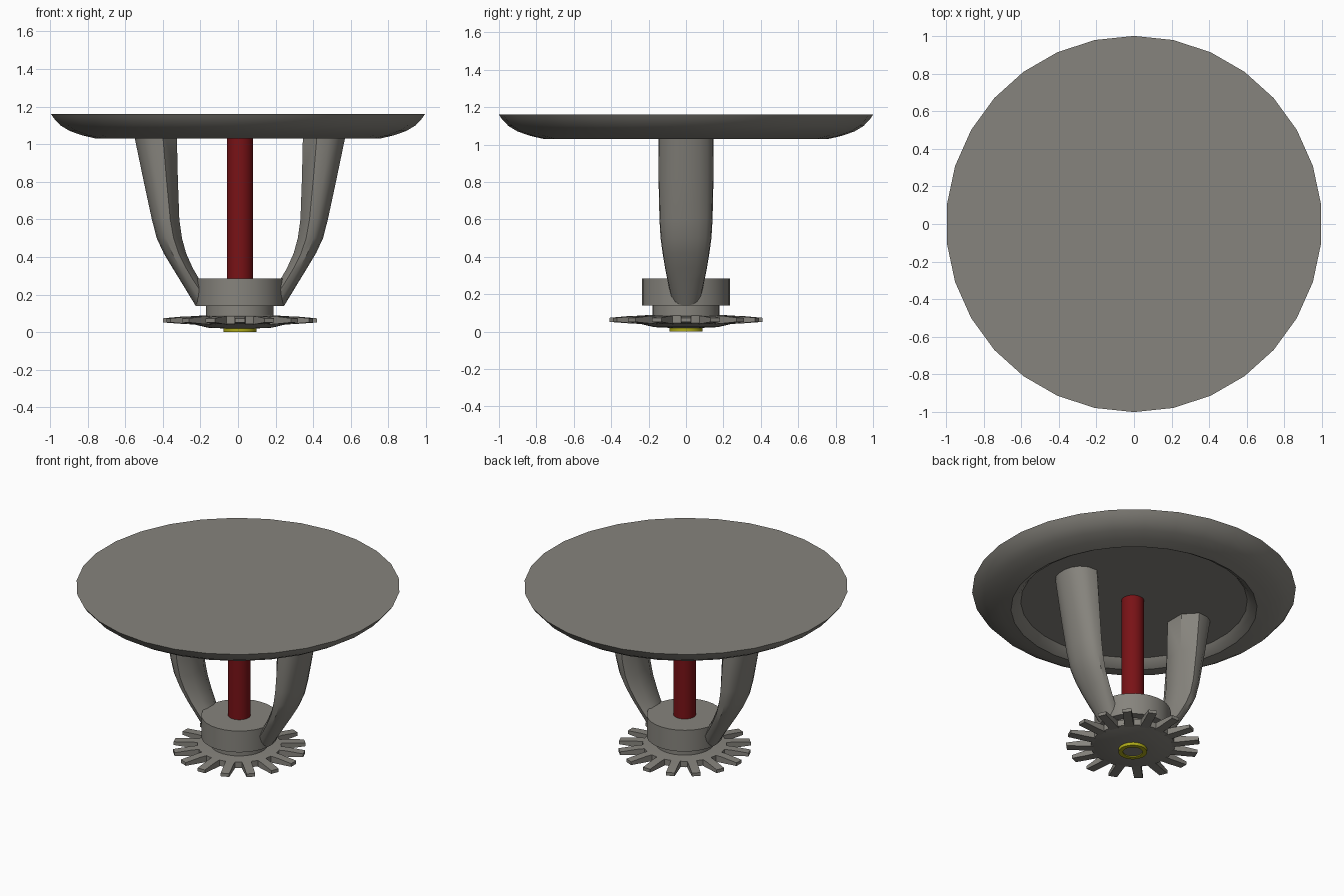
import bpy
import bmesh
from math import sin, cos, pi, radians
from mathutils import Matrix

cube = bpy.data.objects.get("Cube")
if cube:
    bpy.data.objects.remove(cube, do_unlink=True)

AXIS_X = 0.01  # the frame sits slightly off the plate centre


def material(name, rgb):
    mat = bpy.data.materials.new(name)
    mat.use_nodes = True
    color = (*rgb, 1.0)
    mat.diffuse_color = color
    mat.node_tree.nodes["Principled BSDF"].inputs["Base Color"].default_value = color
    return mat


grey = material("warm grey metal", (0.24, 0.23, 0.205))
red = material("dark red glass", (0.19, 0.006, 0.008))
yellow = material("yellow brass", (0.42, 0.4, 0.01))


def finish(name, bm, mat, x=0.0, angle=32):
    bmesh.ops.recalc_face_normals(bm, faces=bm.faces)
    mesh = bpy.data.meshes.new(name)
    bm.to_mesh(mesh)
    bm.free()
    mesh.materials.append(mat)
    obj = bpy.data.objects.new(name, mesh)
    obj.location.x = x
    bpy.context.collection.objects.link(obj)
    bpy.ops.object.select_all(action='DESELECT')
    obj.select_set(True)
    bpy.context.view_layer.objects.active = obj
    bpy.ops.object.shade_smooth_by_angle(angle=radians(angle))
    return obj


def skin(bm, rings, caps=True):
    """Join rings of equal length with quads and close the ends."""
    loops = [[bm.verts.new(p) for p in ring] for ring in rings]
    for a, b in zip(loops, loops[1:]):
        for i in range(len(a)):
            j = (i + 1) % len(a)
            bm.faces.new((a[i], a[j], b[j], b[i]))
    if caps:
        bm.faces.new(loops[0])
        bm.faces.new(loops[-1])


def lathe(name, profile, mat, sides=30, x=AXIS_X, caps=True):
    """Turn a (radius, height) profile around z."""
    bm = bmesh.new()
    turns = [pi / 2 + 2 * pi * i / sides for i in range(sides)]
    skin(bm, [[(r * cos(t), r * sin(t), z) for t in turns]
              for r, z in profile], caps)
    return finish(name, bm, mat, x)


# Ceiling plate with a curved rim and a shallow recess underneath
lathe("ceiling_plate", [
    (1.0, 1.16), (0.985, 1.138), (0.95, 1.1), (0.9, 1.07), (0.83, 1.046),
    (0.76, 1.03), (0.725, 1.05), (0.70, 1.08)], grey, x=0)

# Central bulb and the collar it rests in
lathe("glass_bulb", [(0.07, 0.25), (0.07, 1.09)], red)
lathe("collar", [(0.235, 0.14), (0.235, 0.285)], grey)
lathe("collar_neck", [(0.18, 0.07), (0.18, 0.15)], grey)

# Deflector hub, brass ring and its core
lathe("deflector_hub", [(0.08, 0.02), (0.17, 0.024), (0.26, 0.045),
                        (0.26, 0.085), (0.18, 0.09)], grey)
lathe("brass_ring", [(0.088, 0.03), (0.088, 0.0), (0.06, 0.0), (0.06, 0.03)],
      yellow, caps=False)
lathe("ring_core", [(0.062, 0.006), (0.062, 0.03)], grey)

# Radiating deflector tines
bm = bmesh.new()
TINES = 16
for i in range(TINES):
    turn = Matrix.Rotation(2 * pi * i / TINES, 3, 'Z')
    sections = []
    for r, half, low, high in ((0.22, 0.03, 0.04, 0.086),
                               (0.30, 0.028, 0.044, 0.084),
                               (0.41, 0.027, 0.052, 0.074)):
        corners = ((r, -half, low), (r, half, low), (r, half, high), (r, -half, high))
        sections.append([turn @ Matrix.Translation(c).to_translation() for c in corners])
    skin(bm, sections)
finish("deflector_tines", bm, grey, AXIS_X)

# Frame arms: height, inner radius, outer radius, half width
STATIONS = [
    (1.085, 0.336, 0.57, 0.148), (0.82, 0.33, 0.515, 0.147),
    (0.6, 0.322, 0.468, 0.142), (0.5, 0.308, 0.442, 0.136),
    (0.42, 0.286, 0.405, 0.125), (0.34, 0.25, 0.357, 0.112),
    (0.28, 0.215, 0.32, 0.10), (0.14, 0.12, 0.235, 0.07)]
# Half cross-section as depth and width fractions, from inside to outside
SECTION = [(0, 0.45), (0.33, 1), (0.62, 0.97), (0.82, 0.78), (0.95, 0.48), (1, 0.16)]
outline = SECTION + [(d, -w) for d, w in reversed(SECTION)]

for side, name in ((1, "left_arm"), (-1, "right_arm")):
    bm = bmesh.new()
    skin(bm, [[(side * (near + d * (far - near)), w * half, z) for d, w in outline]
              for z, near, far, half in STATIONS])
    finish(name, bm, grey, AXIS_X, 38)
